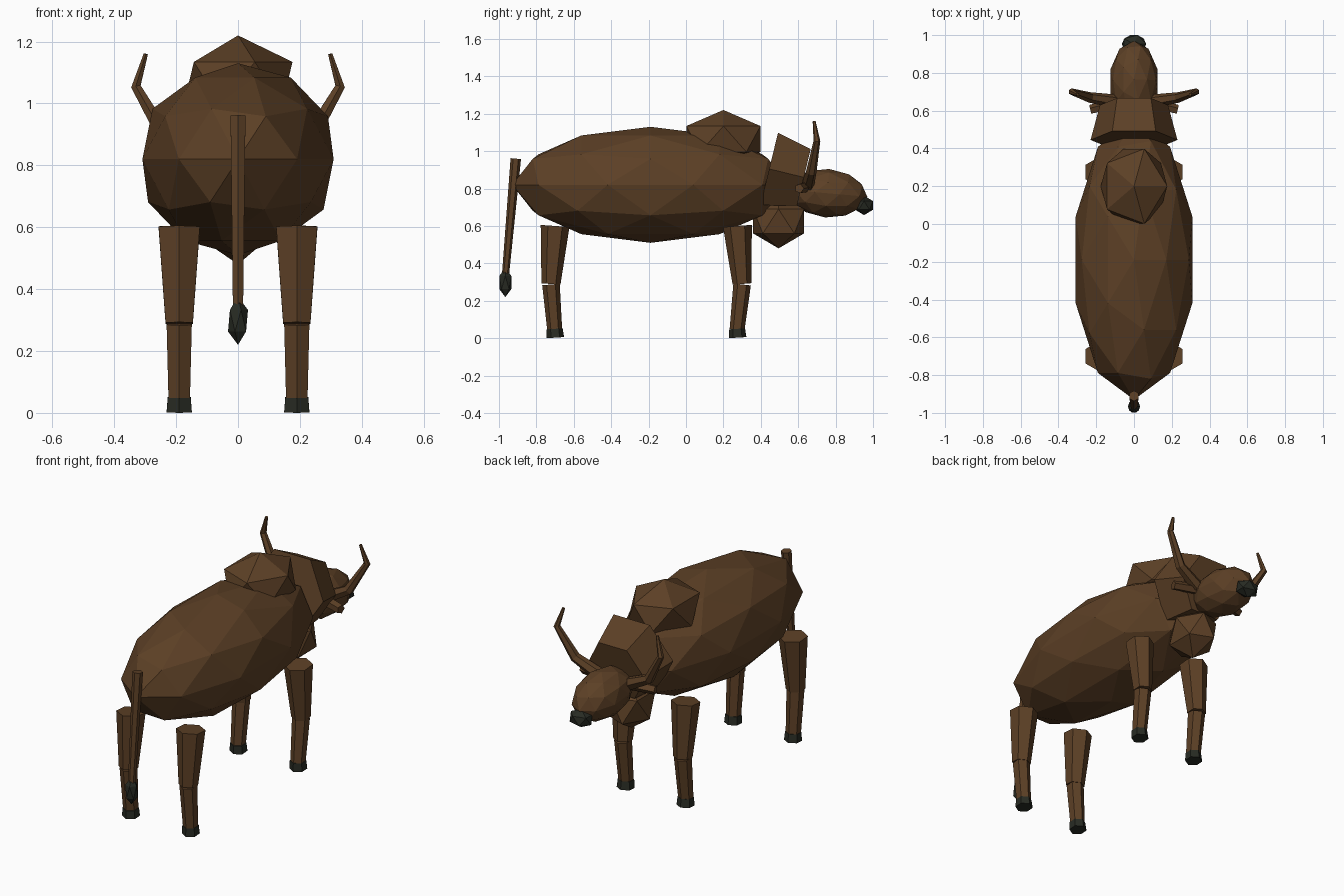
import bpy, bmesh, math
from mathutils import Vector, Matrix

cube = bpy.data.objects.get("Cube")
if cube:
    bpy.data.objects.remove(cube, do_unlink=True)


def make_material(name, color):
    mat = bpy.data.materials.new(name)
    mat.use_nodes = True
    mat.diffuse_color = color
    mat.node_tree.nodes["Principled BSDF"].inputs["Base Color"].default_value = color
    return mat


BROWN = make_material("brown hide", (0.108, 0.051, 0.019, 1))
DARK = make_material("dark hoof", (0.021, 0.024, 0.017, 1))


def finish(name, bm, mat):
    bmesh.ops.recalc_face_normals(bm, faces=bm.faces)
    mesh = bpy.data.meshes.new(name)
    bm.to_mesh(mesh)
    bm.free()
    mesh.materials.append(mat)
    obj = bpy.data.objects.new(name, mesh)
    bpy.context.collection.objects.link(obj)
    return obj


def blob(name, center, size, mat=BROWN, detail=1, tilt=0):
    """Faceted ellipsoid."""
    bm = bmesh.new()
    matrix = (Matrix.Translation(center) @ Matrix.Rotation(math.radians(tilt), 4, 'X')
              @ Matrix.Diagonal((*size, 1)))
    bmesh.ops.create_icosphere(bm, subdivisions=detail, radius=1, matrix=matrix)
    return finish(name, bm, mat)


def tube(name, points, radii, mat=BROWN, sides=6, side_axis=(0, 1, 0)):
    """Faceted tapering tube; ring corners start along side_axis."""
    bm = bmesh.new()
    pts = [Vector(p) for p in points]
    rings = []
    for i, (p, r) in enumerate(zip(pts, radii)):
        axis = (pts[min(i + 1, len(pts) - 1)] - pts[max(i - 1, 0)]).normalized()
        u = Vector(side_axis)
        u = (u - axis * u.dot(axis)).normalized()
        v = axis.cross(u)
        angles = [math.tau * k / sides for k in range(sides)]
        rings.append([bm.verts.new(p + r * (u * math.cos(a) + v * math.sin(a)))
                      for a in angles])
    for a, b in zip(rings, rings[1:]):
        for k in range(sides):
            n = (k + 1) % sides
            bm.faces.new((a[k], a[n], b[n], b[k]))
    bm.faces.new(rings[0])
    bm.faces.new(rings[-1])
    return finish(name, bm, mat)


# Torso, hump, neck and dewlap
blob("body", (0, -0.19, 0.82), (0.325, 0.74, 0.31), detail=2)
blob("shoulder_hump", (0, 0.2, 1.065), (0.197, 0.233, 0.155))
tube("neck", [(0, 0.445, 0.905), (0, 0.63, 0.86)], [0.23, 0.18], side_axis=(1, 0, 0))
blob("dewlap", (0, 0.495, 0.625), (0.13, 0.16, 0.145))

# Head and muzzle
blob("head", (0, 0.755, 0.775), (0.13, 0.215, 0.13), detail=2, tilt=-5)
blob("nose", (0, 0.952, 0.71), (0.072, 0.056, 0.052), DARK)

for side, s in (("left", 1), ("right", -1)):
    # Horns and ears
    tube(side + "_horn",
         [(s * 0.1, 0.65, 0.82), (s * 0.235, 0.67, 0.89),
          (s * 0.33, 0.70, 1.055), (s * 0.298, 0.685, 1.16)],
         [0.036, 0.028, 0.018, 0.008])
    tube(side + "_ear", [(s * 0.09, 0.64, 0.81), (s * 0.23, 0.605, 0.8)],
         [0.03, 0.026], sides=5)

    # Legs: thigh, shin and hoof
    for end, top, knee, foot in (("front", 0.275, 0.3, 0.273),
                                 ("back", -0.7, -0.722, -0.702)):
        x = s * 0.19
        name = side + "_" + end
        tube(name + "_upper_leg", [(x, top, 0.6), (x, knee, 0.29)], [0.077, 0.051])
        tube(name + "_lower_leg", [(x, knee, 0.287), (x, foot, 0.045)], [0.047, 0.04])
        tube(name + "_hoof", [(x, foot, 0.05), (x, foot + 0.003, 0.003)], [0.043, 0.047], DARK)

# Tail with tuft
tube("tail", [(0, -0.91, 0.96), (0, -0.965, 0.34)], [0.028, 0.019])
blob("tail_tuft", (0, -0.966, 0.298), (0.036, 0.038, 0.078), DARK)
